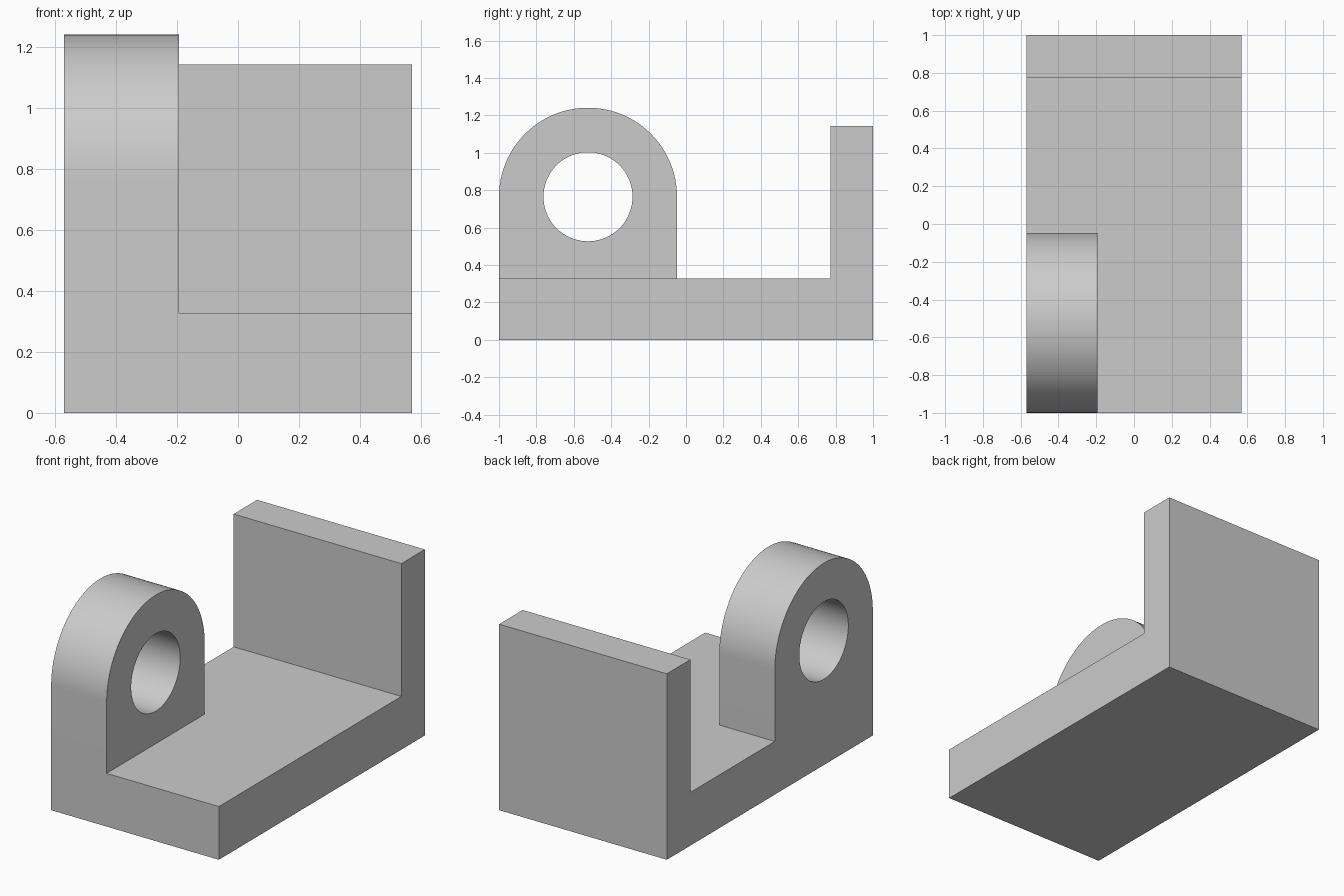
import bpy, bmesh
from math import pi, sin, cos, radians

default = bpy.data.objects.get("Cube")
if default:
    bpy.data.objects.remove(default, do_unlink=True)

# Overall dimensions
HALF_W, HALF_L = 0.57, 1.0
BASE_H, WALL_H, WALL_Y = 0.327, 1.143, 0.772
LUG_X, LUG_R, HOLE_R = -0.193, 0.476, 0.238
LUG_Y, LUG_Z = -HALF_L + LUG_R, 0.765

grey = bpy.data.materials.new("plain_grey")
grey.use_nodes = True
colour = (0.6, 0.6, 0.6, 1)
grey.diffuse_color = colour
grey.node_tree.nodes["Principled BSDF"].inputs["Base Color"].default_value = colour


def extrude_profile(name, profile, x0, x1):
    """Extrude a (y, z) outline along x into a solid."""
    bm = bmesh.new()
    face = bm.faces.new([bm.verts.new((x0, y, z)) for y, z in profile])
    new = bmesh.ops.extrude_face_region(bm, geom=[face])["geom"]
    verts = [g for g in new if isinstance(g, bmesh.types.BMVert)]
    bmesh.ops.translate(bm, verts=verts, vec=(x1 - x0, 0, 0))
    bmesh.ops.recalc_face_normals(bm, faces=bm.faces)
    mesh = bpy.data.meshes.new(name)
    bm.to_mesh(mesh)
    bm.free()
    mesh.materials.append(grey)
    obj = bpy.data.objects.new(name, mesh)
    bpy.context.collection.objects.link(obj)
    return obj


def arc(radius, start, end, steps):
    angles = [start + (end - start) * i / steps for i in range(steps + 1)]
    return [(LUG_Y + radius * cos(a), LUG_Z + radius * sin(a)) for a in angles]


def combine(target, tool, operation):
    """Apply a boolean and remove the tool object."""
    mod = target.modifiers.new(operation, 'BOOLEAN')
    mod.operation, mod.object, mod.solver = operation, tool, 'EXACT'
    bpy.context.view_layer.objects.active = target
    bpy.ops.object.modifier_apply(modifier=mod.name)
    bpy.data.objects.remove(tool, do_unlink=True)


# Base plate with upright back wall
bracket = extrude_profile("bracket", [
    (-HALF_L, 0), (HALF_L, 0), (HALF_L, WALL_H),
    (WALL_Y, WALL_H), (WALL_Y, BASE_H), (-HALF_L, BASE_H)], -HALF_W, HALF_W)

# Round-topped lug, running down through the base so the sides stay flush
lug = extrude_profile("lug", [(-HALF_L, 0), (LUG_Y + LUG_R, 0)]
                      + arc(LUG_R, 0, pi, 64), -HALF_W, LUG_X)
combine(bracket, lug, 'UNION')

# Bore through the lug
bore = extrude_profile("bore", arc(HOLE_R, 0, 2 * pi, 96)[:-1], -HALF_W - 0.1, LUG_X + 0.1)
combine(bracket, bore, 'DIFFERENCE')

# Merge coplanar pieces and smooth the curved surfaces
bm = bmesh.new()
bm.from_mesh(bracket.data)
bmesh.ops.remove_doubles(bm, verts=bm.verts, dist=0.0001)
bmesh.ops.dissolve_limit(bm, angle_limit=radians(0.5), verts=bm.verts, edges=bm.edges)
bm.to_mesh(bracket.data)
bm.free()
bpy.ops.object.select_all(action='DESELECT')
bracket.select_set(True)
bpy.context.view_layer.objects.active = bracket
bpy.ops.object.shade_smooth_by_angle(angle=radians(30))
